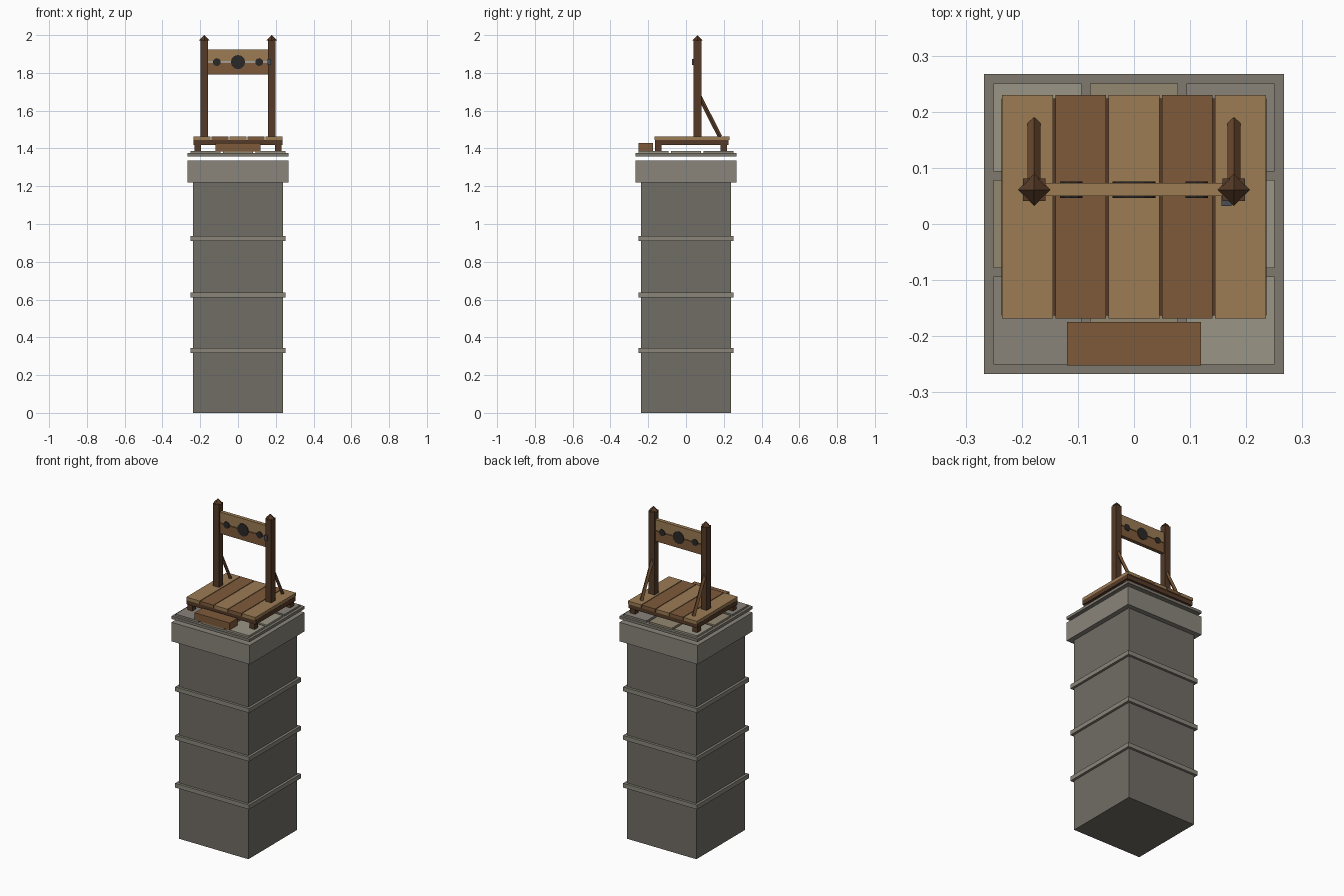
import bpy, math
from mathutils import Vector

if "Cube" in bpy.data.objects:
    bpy.data.objects.remove(bpy.data.objects["Cube"])


def mat(name, hexa):
    # sRGB hex to linear viewport colour
    c = [int(hexa[i:i + 2], 16) / 255 for i in (0, 2, 4)]
    m = bpy.data.materials.new(name)
    m.diffuse_color = [((v + 0.055) / 1.055) ** 2.4 for v in c] + [1]
    m.use_nodes = True
    m.node_tree.nodes["Principled BSDF"].inputs["Base Color"].default_value = m.diffuse_color
    return m


STONE = mat("shaft_stone", "716D65")
TRIM = mat("trim_stone", "8A857B")
SLAB = mat("slab_stone", "7F7A70")
FLAGS = [mat("flag_light", "9A9686"), mat("flag_tan", "948771"), mat("flag_grey", "88837A")]
TAN = mat("tan_wood", "9C7C54")
BROWN = mat("brown_wood", "7E5A3A")
DARK = mat("dark_wood", "553A27")
BRACE = mat("brace_wood", "6B4A2E")
HOLE = mat("hole_black", "2A2826")
IRON = mat("iron", "4A4E55")


def finish(name, m):
    o = bpy.context.object
    o.name = name
    o.data.materials.append(m)
    return o


def box(name, x, y, z, m):
    """Box from (min, max) ranges."""
    r = (x, y, z)
    bpy.ops.mesh.primitive_cube_add(size=1, location=[(a + b) / 2 for a, b in r])
    o = finish(name, m)
    o.scale = [b - a for a, b in r]
    return o


def square(name, h, z, m):
    return box(name, (-h, h), (-h, h), z, m)


# Stone pillar with bands and cap
square("pillar_shaft", 0.237, (0, 1.22), STONE)
for i, z in enumerate((0.33, 0.625, 0.924)):
    square(f"pillar_band_{i}", 0.252, (z - 0.0135, z + 0.0135), TRIM)
square("pillar_cap", 0.267, (1.22, 1.337), TRIM)
square("top_slab", 0.267, (1.358, 1.375), SLAB)

# Flagstones, rows from back to front
for r, row in enumerate(((0, 1, 2), (1, 2, 0), (2, 1, 0))):
    for c, k in enumerate(row):
        x, y = (c - 1) * 0.172, (1 - r) * 0.172
        box(f"flagstone_{r}{c}", (x - 0.0785, x + 0.0785), (y - 0.0785, y + 0.0785),
            (1.375, 1.386), FLAGS[k])

# Wooden platform: feet, frame, planks, step
for i, x in enumerate((-0.212, 0.212)):
    for j, y in enumerate((-0.148, 0.2)):
        box(f"platform_foot_{i}{j}", (x - 0.017, x + 0.017), (y - 0.017, y + 0.017),
            (1.385, 1.42), DARK)
box("platform_frame", (-0.2365, 0.2365), (-0.163, 0.224), (1.417, 1.444), DARK)
for i in range(5):
    x = (i - 2) * 0.095
    box(f"platform_plank_{i}", (x - 0.0452, x + 0.0452), (-0.168, 0.23),
        (1.444, 1.463), BROWN if i % 2 else TAN)
box("front_step", (-0.119, 0.119), (-0.252, -0.175), (1.385, 1.43), BROWN)

# Posts with pointed caps and back braces
PY = 0.061
for side, s in (("left", -1), ("right", 1)):
    x = s * 0.178
    box(f"{side}_post", (x - 0.02, x + 0.02), (PY - 0.02, PY + 0.02), (1.46, 1.973), DARK)
    bpy.ops.mesh.primitive_cone_add(vertices=4, radius1=0.029, depth=0.029,
                                    location=(x, PY, 1.9855))
    finish(f"{side}_post_cap", DARK)
    a, b = Vector((x, 0.064, 1.69)), Vector((x, 0.18, 1.462))
    bpy.ops.mesh.primitive_cylinder_add(vertices=4, radius=0.0115, depth=(b - a).length,
                                        location=(a + b) / 2)
    o = finish(f"{side}_brace", BRACE)
    d = a - b
    o.rotation_euler = (math.atan2(-d.y, d.z), 0, 0)

# Hinged board in two halves, neck and wrist holes, lock
box("upper_board", (-0.16, 0.16), (0.05, 0.073), (1.859, 1.925), TAN)
box("lower_board", (-0.16, 0.16), (0.05, 0.073), (1.792, 1.855), BROWN)
for name, x, r, n in (("neck_hole", 0, 0.038, 12), ("left_wrist_hole", -0.112, 0.021, 10),
                      ("right_wrist_hole", 0.112, 0.021, 10)):
    bpy.ops.mesh.primitive_cylinder_add(vertices=n, radius=r, depth=0.03,
                                        location=(x, PY, 1.857),
                                        rotation=(math.pi / 2, 0, 0))
    finish(name, HOLE)
box("lock", (0.156, 0.174), (0.032, 0.052), (1.841, 1.873), IRON)
